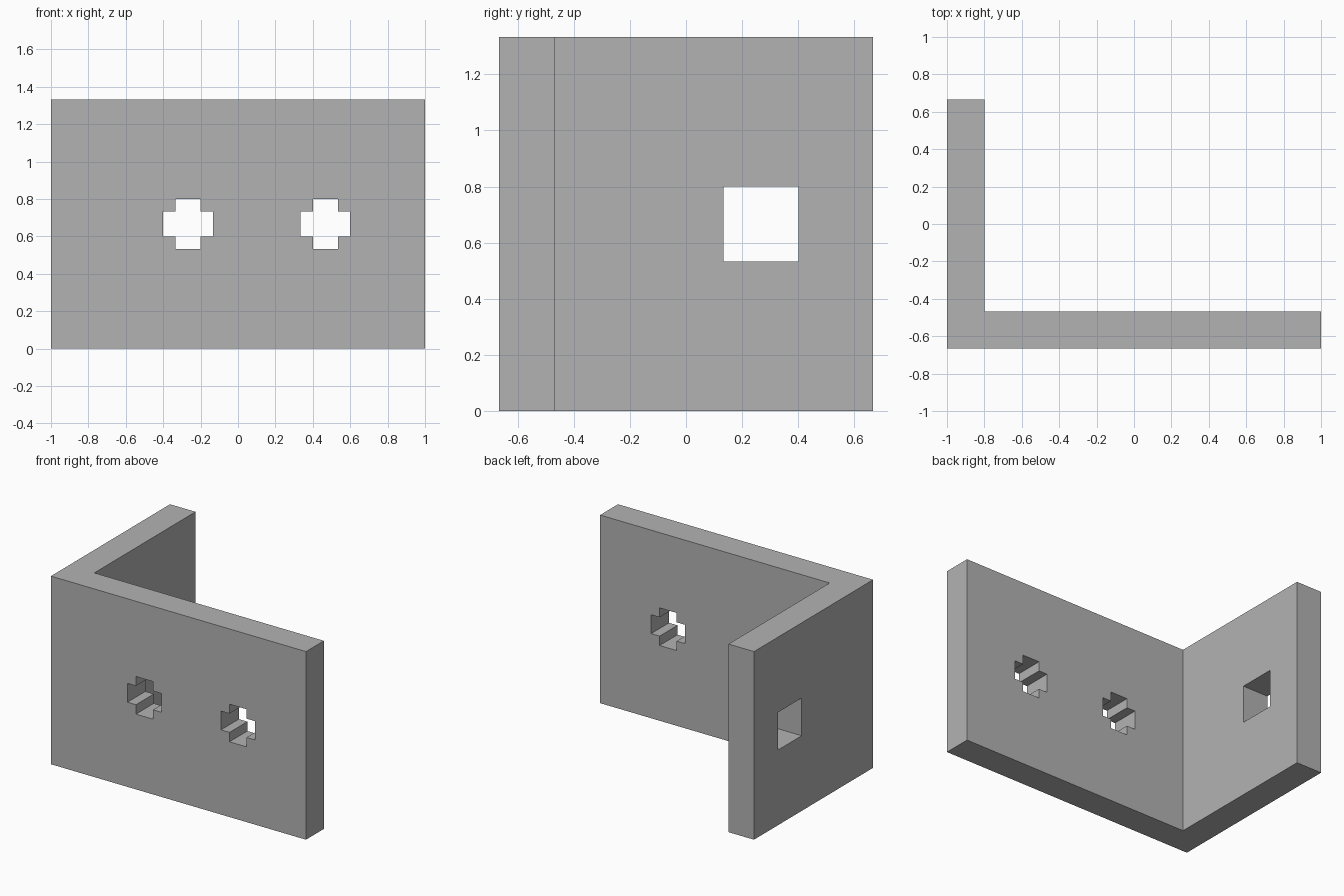
import bpy
import bmesh
from mathutils import Vector

default_cube = bpy.data.objects.get("Cube")
if default_cube:
    bpy.data.objects.remove(default_cube, do_unlink=True)

WIDTH, DEPTH, HEIGHT, THICK = 2.0, 4 / 3, 4 / 3, 0.2
HOLE = 2 / 15           # half size of every opening
ARM = HOLE / 2          # half width of a cross arm
MID_Z = HEIGHT / 2

grey = bpy.data.materials.new("plain grey")
grey.use_nodes = True
colour = (0.45, 0.45, 0.45, 1)
grey.diffuse_color = colour
grey.node_tree.nodes["Principled BSDF"].inputs["Base Color"].default_value = colour


def prism(name, outline, push):
    """Extrude a closed planar outline along the push vector."""
    bm = bmesh.new()
    face = bm.faces.new([bm.verts.new(p) for p in outline])
    moved = bmesh.ops.extrude_face_region(bm, geom=[face])["geom"]
    verts = [g for g in moved if isinstance(g, bmesh.types.BMVert)]
    bmesh.ops.translate(bm, verts=verts, vec=Vector(push))
    bmesh.ops.recalc_face_normals(bm, faces=bm.faces)
    mesh = bpy.data.meshes.new(name)
    bm.to_mesh(mesh)
    bm.free()
    mesh.materials.append(grey)
    obj = bpy.data.objects.new(name, mesh)
    bpy.context.collection.objects.link(obj)
    return obj


# L-shaped pair of walls
x, y = WIDTH / 2, DEPTH / 2
plan = [(-x, -y), (x, -y), (x, THICK - y), (THICK - x, THICK - y), (THICK - x, y), (-x, y)]
walls = prism("corner_walls", [(px, py, 0) for px, py in plan], (0, 0, HEIGHT))

# Cross openings through the front wall
h, a = HOLE, ARM
cross = [(-a, -h), (a, -h), (a, -a), (h, -a), (h, a), (a, a),
         (a, h), (-a, h), (-a, a), (-h, a), (-h, -a), (-a, -a)]
cutters = []
for side, cx in (("right", -2 * HOLE), ("left", 3.5 * HOLE)):
    outline = [(cx + px, -y - 0.1, MID_Z + pz) for px, pz in cross]
    cutters.append(prism(side + "_cross_cutter", outline, (0, THICK + 0.2, 0)))

# Square opening through the side wall
square = [(-h, -h), (h, -h), (h, h), (-h, h)]
outline = [(-x - 0.1, 2 * HOLE + py, MID_Z + pz) for py, pz in square]
cutters.append(prism("square_cutter", outline, (THICK + 0.2, 0, 0)))

# Cut the openings, then discard the cutters
bpy.context.view_layer.objects.active = walls
for cutter in cutters:
    cutter.hide_render = True
    cut = walls.modifiers.new(cutter.name, "BOOLEAN")
    cut.operation = "DIFFERENCE"
    cut.solver = "EXACT"
    cut.object = cutter
    bpy.ops.object.modifier_apply(modifier=cut.name)
    bpy.data.objects.remove(cutter, do_unlink=True)
